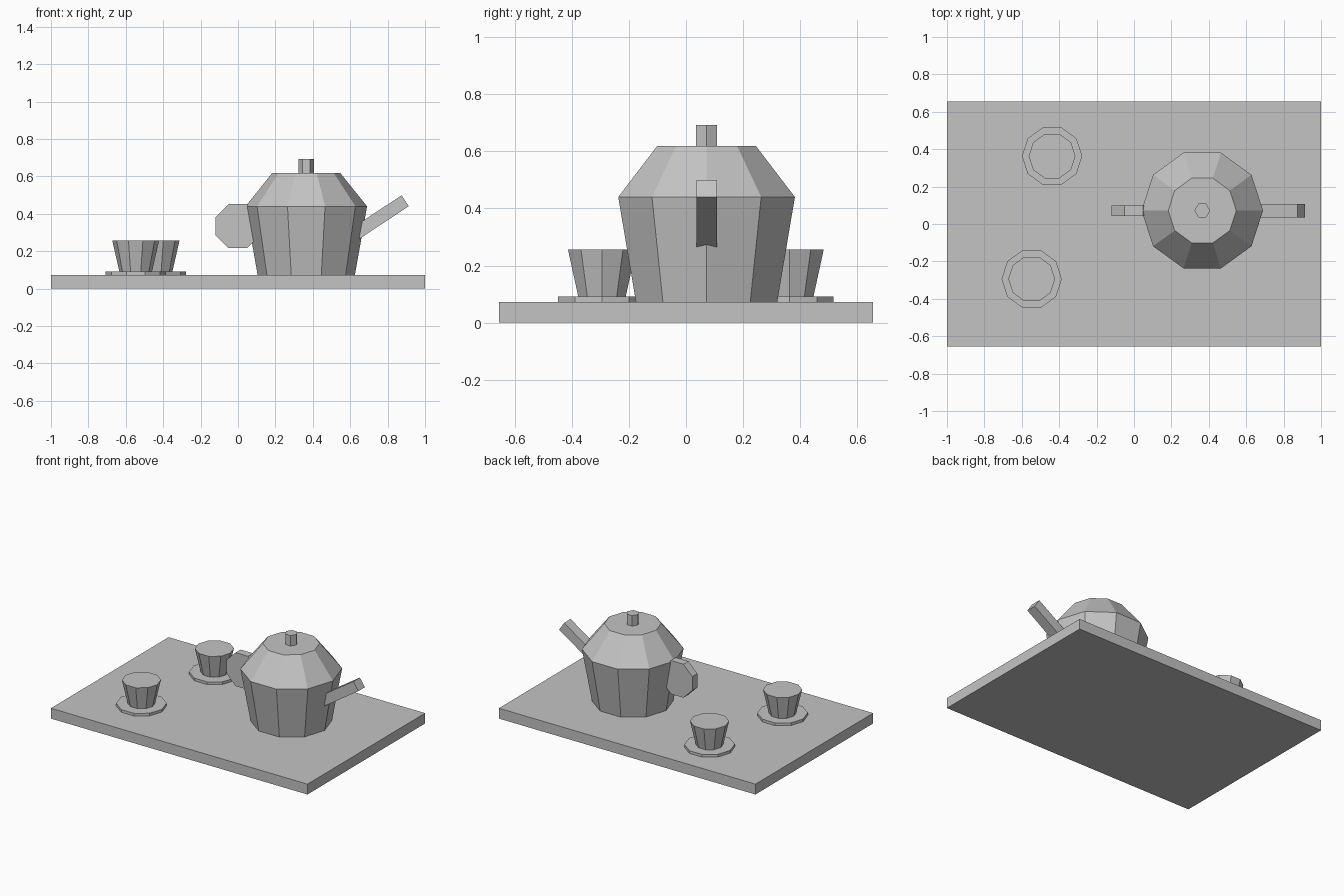
import bpy, math
from mathutils import Matrix, Vector

if "Cube" in bpy.data.objects:
    bpy.data.objects.remove(bpy.data.objects["Cube"])

grey = bpy.data.materials.new("plain grey")
grey.diffuse_color = (0.55, 0.55, 0.55, 1)
grey.use_nodes = True
grey.node_tree.nodes["Principled BSDF"].inputs["Base Color"].default_value = grey.diffuse_color


def add_mesh(name, verts, faces):
    mesh = bpy.data.meshes.new(name)
    mesh.from_pydata(verts, [], faces)
    mesh.materials.append(grey)
    ob = bpy.data.objects.new(name, mesh)
    bpy.context.collection.objects.link(ob)
    return ob


def lathe(name, profile, sides, location, turn=0.0):
    """Closed faceted solid from (radius, height) rings, bottom to top."""
    verts = [(r * math.cos(turn + math.tau * i / sides),
              r * math.sin(turn + math.tau * i / sides), z)
             for r, z in profile for i in range(sides)]
    faces = [tuple(reversed(range(sides)))]
    for k in range(len(profile) - 1):
        for i in range(sides):
            j = (i + 1) % sides
            a, b = k * sides, (k + 1) * sides
            faces.append((a + i, a + j, b + j, b + i))
    top = (len(profile) - 1) * sides
    faces.append(tuple(range(top, top + sides)))
    ob = add_mesh(name, verts, faces)
    ob.location = location
    return ob


def box(name, size, matrix):
    ob = lathe(name, [(math.sqrt(0.5), -0.5), (math.sqrt(0.5), 0.5)], 4,
               (0, 0, 0), math.pi / 4)
    ob.data.transform(matrix @ Matrix.Diagonal((*size, 1)))
    return ob


TOP = 0.073          # tray surface height
PX, PY = 0.365, 0.072  # teapot centre

# Tray
box("tray", (2, 1.31, TOP), Matrix.Translation((0, 0, TOP / 2)))

# Teapot body with sloping shoulder, and lid knob
lathe("teapot_body", [(0.26, TOP), (0.325, 0.44), (0.182, 0.618)], 10, (PX, PY, 0))
lathe("lid_knob", [(0.042, 0.60), (0.042, 0.692)], 6, (PX, PY, 0))

# Spout: square bar rising away from the body
angle = math.radians(33.5)
length = 0.42
direction = Vector((math.cos(angle), 0, math.sin(angle)))
centre = Vector((0.894, PY, 0.47)) - direction * length / 2
box("spout", (length, 0.072, 0.07),
    Matrix.Translation(centre) @ Matrix.Rotation(-angle, 4, 'Y'))

# Handle: upright octagonal disc
handle = lathe("handle", [(0.1277, -0.028), (0.1277, 0.028)], 8,
               (-0.001, PY, 0.334), math.pi / 8)
handle.rotation_euler.x = math.pi / 2

# Cups on saucers
for n, (x, y) in enumerate([(-0.547, -0.294), (-0.438, 0.363)], 1):
    lathe(f"saucer_{n}", [(0.161, TOP), (0.161, 0.092)], 10, (x, y, 0))
    lathe(f"cup_{n}", [(0.087, 0.09), (0.125, 0.256)], 10, (x, y, 0))
